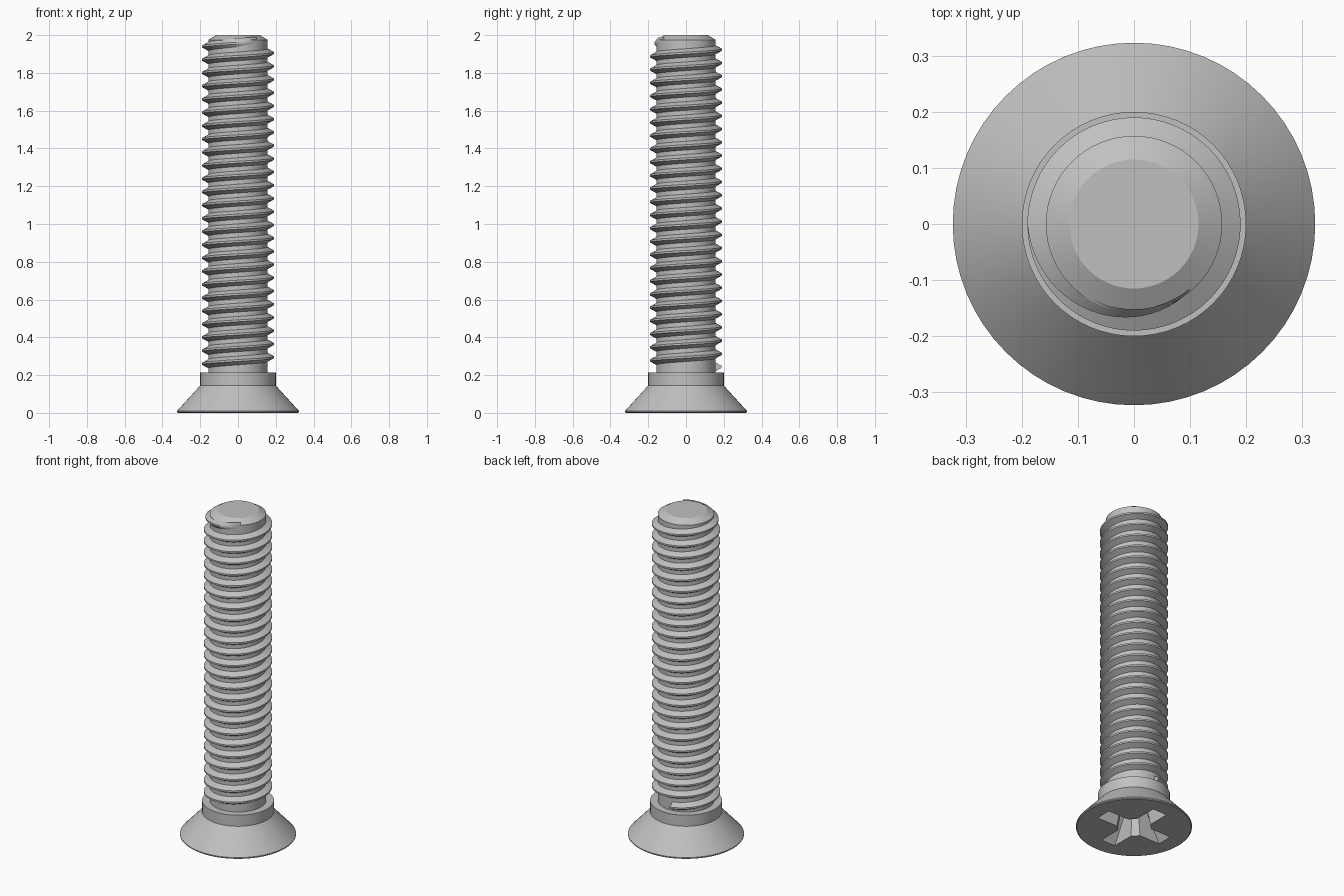
import bpy
import bmesh
import math

old = bpy.data.objects.get("Cube")
if old:
    bpy.data.objects.remove(old, do_unlink=True)

SIDES = 64
PITCH = 0.07
ROOT, CREST = 0.157, 0.19

steel = bpy.data.materials.new("grey_steel")
steel.use_nodes = True
GREY = (0.53, 0.53, 0.53, 1)
steel.diffuse_color = GREY
steel.node_tree.nodes["Principled BSDF"].inputs["Base Color"].default_value = GREY


def make_object(name, bm):
    bmesh.ops.recalc_face_normals(bm, faces=bm.faces)
    mesh = bpy.data.meshes.new(name)
    bm.to_mesh(mesh)
    bm.free()
    mesh.materials.append(steel)
    obj = bpy.data.objects.new(name, mesh)
    bpy.context.collection.objects.link(obj)
    return obj


def activate(obj):
    bpy.ops.object.select_all(action='DESELECT')
    obj.select_set(True)
    bpy.context.view_layer.objects.active = obj


def loft(name, rings):
    """Skin closed rings of points and cap both ends."""
    bm = bmesh.new()
    loops = [[bm.verts.new(p) for p in ring] for ring in rings]
    n = len(loops[0])
    for a, b in zip(loops, loops[1:]):
        for i in range(n):
            j = (i + 1) % n
            bm.faces.new((a[i], a[j], b[j], b[i]))
    bm.faces.new(loops[0])
    bm.faces.new(loops[-1])
    return make_object(name, bm)


def circle(r, z):
    turn = math.tau / SIDES
    return [(r * math.cos(i * turn), r * math.sin(i * turn), z) for i in range(SIDES)]


def cross(reach, half, inner, z):
    """Four-armed outline with bevelled inner corners."""
    arm = [(inner, -half), (reach, -half), (reach, half), (inner, half)]
    ring = []
    for k in range(4):
        c, s = round(math.cos(k * math.pi / 2)), round(math.sin(k * math.pi / 2))
        ring += [(x * c - y * s, x * s + y * c, z) for x, y in arm]
    return ring


# Countersunk head, collar, core and chamfered tip
profile = [(0.318, 0), (0.323, 0.004), (0.323, 0.01), (0.2, 0.145), (0.2, 0.213),
           (ROOT, 0.213), (ROOT, 1.975), (0.115, 2.0)]
body = loft("screw_body", [circle(r, z) for r, z in profile])

# Cross-shaped drive recess in the underside
cutter = loft("recess_cutter", [cross(0.23, 0.049, 0.085, -0.01),
                                cross(0.12, 0.036, 0.06, 0.16),
                                cross(0.02, 0.006, 0.01, 0.185)])
cutter.hide_render = True
cut = body.modifiers.new("recess", 'BOOLEAN')
cut.operation = 'DIFFERENCE'
cut.solver = 'EXACT'
cut.object = cutter
activate(body)
bpy.ops.object.modifier_apply(modifier=cut.name)
bpy.data.objects.remove(cutter, do_unlink=True)

# Right-hand thread that fades into the core at the tip
rings = []
FULL_END = math.pi
FADE = math.radians(130)
TURNS = 24.6
steps = int(TURNS * SIDES)
for i in range(steps + 1):
    angle = FULL_END + FADE - (steps - i) * math.tau / SIDES
    z = 1.94 + PITCH * (angle - math.pi) / math.tau
    fade = min(1, (FULL_END + FADE - angle) / FADE)
    top = ROOT - 0.002 + (CREST - ROOT + 0.002) * fade
    section = [(ROOT - 0.005, -0.026), (top, -0.005), (top, 0.005), (ROOT - 0.005, 0.026)]
    rings.append([(r * math.cos(angle), r * math.sin(angle), z + dz) for r, dz in section])
thread = loft("screw_thread", rings)

for obj in (body, thread):
    activate(obj)
    bpy.ops.object.shade_smooth_by_angle(angle=math.radians(25))
